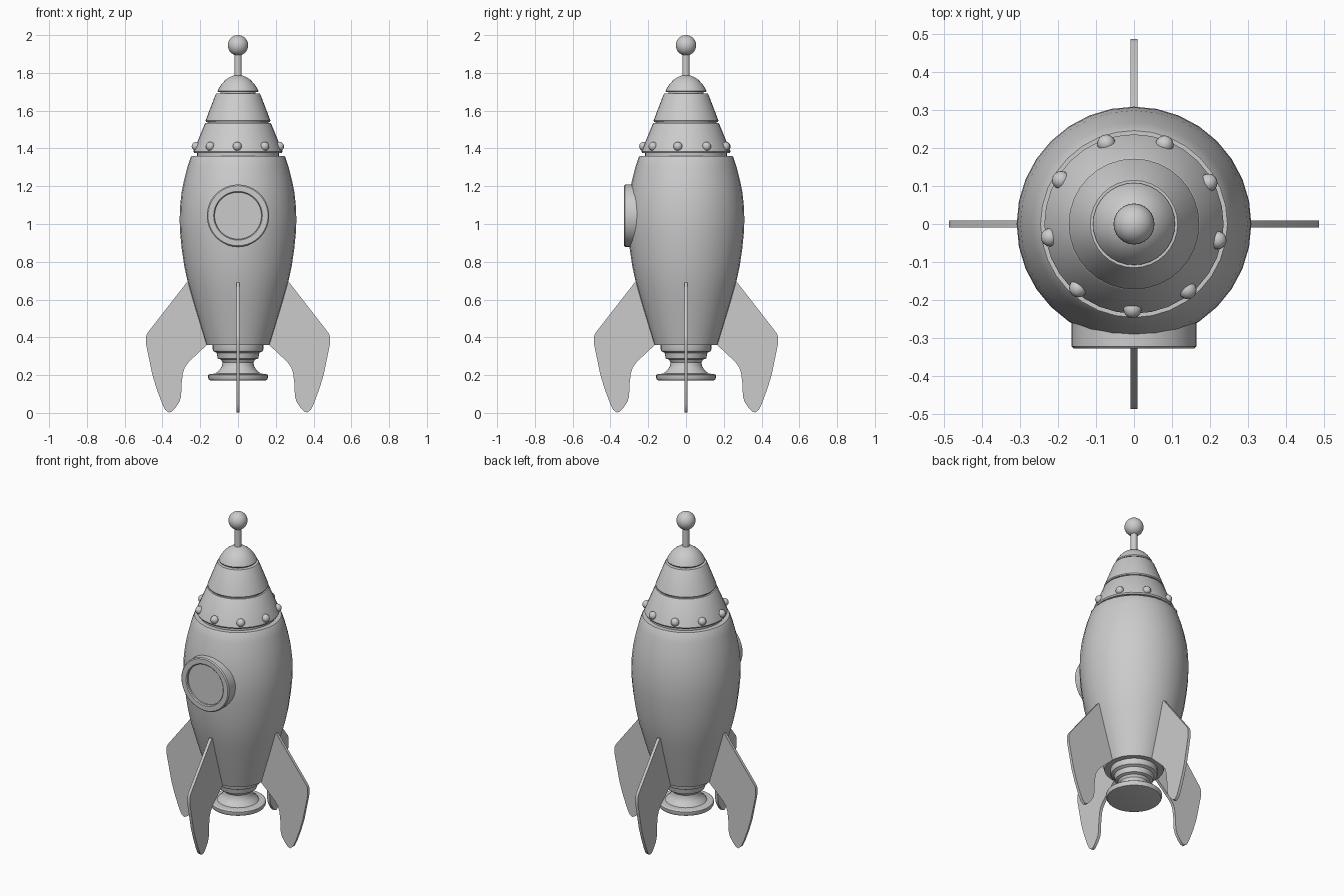
import bpy, bmesh, math
from mathutils import Matrix, Vector

if "Cube" in bpy.data.objects:
    bpy.data.objects.remove(bpy.data.objects["Cube"])


def finish(name, bm, angle=30):
    bmesh.ops.recalc_face_normals(bm, faces=bm.faces)
    me = bpy.data.meshes.new(name)
    bm.to_mesh(me)
    bm.free()
    me.shade_smooth()
    me.set_sharp_from_angle(angle=math.radians(angle))
    ob = bpy.data.objects.new(name, me)
    bpy.context.collection.objects.link(ob)
    return ob


def lathe(name, profile, n=32, matrix=None):
    """Revolve an (r, z) profile round z and cap both ends."""
    bm = bmesh.new()
    rings = [[bm.verts.new((r * math.cos(a), r * math.sin(a), z))
              for a in (2 * math.pi * i / n for i in range(n))] for r, z in profile]
    for lo, hi in zip(rings, rings[1:]):
        for i in range(n):
            j = (i + 1) % n
            bm.faces.new((lo[i], lo[j], hi[j], hi[i]))
    bm.faces.new(rings[0][::-1])
    bm.faces.new(rings[-1])
    if matrix:
        bm.transform(matrix)
    return finish(name, bm)


# Hull
lathe("hull", [(.167, .36), (.196, .455), (.225, .55), (.25, .635), (.268, .7), (.285, .78),
               (.298, .87), (.307, .96), (.309, 1.02), (.307, 1.09), (.299, 1.165),
               (.285, 1.235), (.267, 1.305), (.25, 1.355), (.246, 1.36)])

# Nose sections with narrow grooves between them
lathe("nose_groove_lower", [(.218, 1.35), (.218, 1.39)])
lathe("nose_lower", [(.232, 1.377), (.236, 1.385), (.176, 1.53), (.172, 1.534)])
lathe("nose_groove_middle", [(.162, 1.525), (.162, 1.55)])
lathe("nose_upper", [(.169, 1.541), (.172, 1.547), (.119, 1.685), (.115, 1.69)])
lathe("nose_groove_upper", [(.092, 1.68), (.092, 1.71)])
lathe("nose_cap", [(.105, 1.698), (.108, 1.704), (.099, 1.722), (.085, 1.743),
                   (.066, 1.763), (.044, 1.778), (.02, 1.787)])

# Antenna
lathe("antenna_rod", [(.019, 1.77), (.019, 1.91)], 16)
bm = bmesh.new()
bmesh.ops.create_uvsphere(bm, u_segments=24, v_segments=16, radius=.054,
                          matrix=Matrix.Translation((0, 0, 1.946)))
finish("antenna_ball", bm)

# Rivets round the lower nose section
bm = bmesh.new()
for k in range(9):
    a = math.radians(-91 + 40 * k)
    bmesh.ops.create_uvsphere(bm, u_segments=16, v_segments=10, radius=.024,
                              matrix=Matrix.Translation((.224 * math.cos(a), .224 * math.sin(a), 1.411)))
finish("rivets", bm)

# Porthole: rim with recessed glass, lathe axis turned to -y
turn = Matrix.Translation((0, 0, 1.044)) @ Matrix.Rotation(math.pi / 2, 4, 'X')
lathe("porthole_rim", [(.165, .22), (.165, .322), (.159, .328), (.129, .328),
                       (.124, .323), (.124, .312)], 40, turn)

# Engine nozzle
lathe("nozzle", [(.14, .171), (.153, .174), (.158, .185), (.158, .2), (.15, .206), (.118, .208),
                 (.113, .215), (.096, .23), (.084, .25), (.082, .268), (.09, .282), (.107, .288),
                 (.109, .298), (.113, .318), (.13, .326), (.134, .335), (.134, .37)])

# Four fins cut from one outline
outline = [(.2, .69), (.272, .69), (.478, .425), (.487, .405), (.486, .36), (.453, .2),
           (.43, .125), (.401, .048), (.385, .016), (.367, .002), (.35, .007), (.33, .028),
           (.309, .06), (.301, .09), (.299, .15), (.292, .21), (.282, .24), (.262, .268),
           (.21, .318), (.163, .361), (.12, .365)]
for k, side in enumerate(("right", "back", "left", "front")):
    bm = bmesh.new()
    face = bm.faces.new([bm.verts.new((x, -.009, z)) for x, z in outline])
    ext = bmesh.ops.extrude_face_region(bm, geom=[face], use_keep_orig=True)
    bmesh.ops.translate(bm, vec=Vector((0, .018, 0)),
                        verts=[v for v in ext["geom"] if isinstance(v, bmesh.types.BMVert)])
    bm.transform(Matrix.Rotation(k * math.pi / 2, 4, 'Z'))
    finish("fin_" + side, bm, 35)
